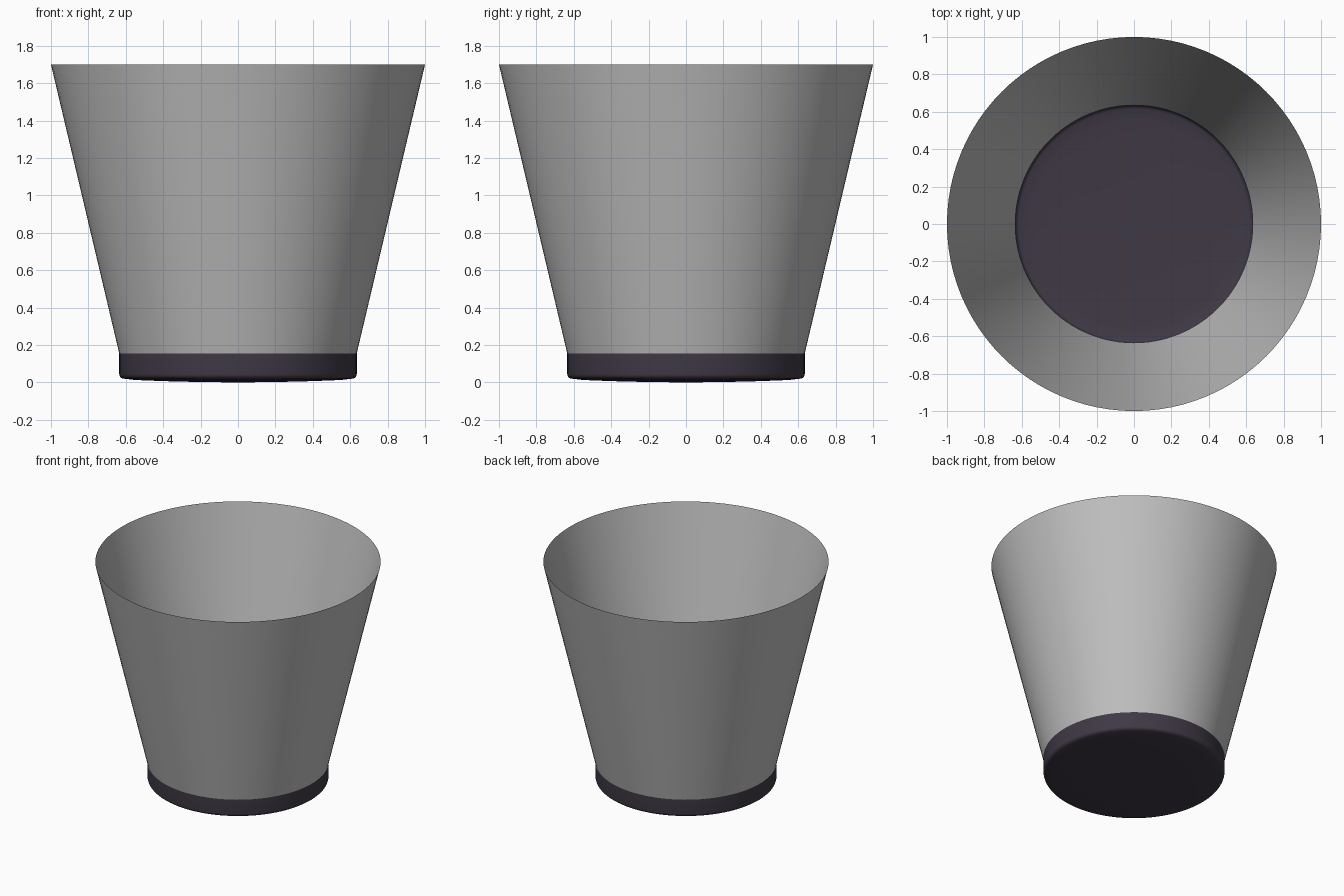
import bpy, bmesh, math

cube = bpy.data.objects.get("Cube")
if cube:
    bpy.data.objects.remove(cube, do_unlink=True)

SIDES = 96


def material(name, rgb):
    mat = bpy.data.materials.new(name)
    mat.use_nodes = True
    mat.diffuse_color = (*rgb, 1)
    bsdf = mat.node_tree.nodes["Principled BSDF"]
    bsdf.inputs["Base Color"].default_value = (*rgb, 1)
    bsdf.inputs["Roughness"].default_value = 0.6
    return mat


def lathe(name, profile, mat):
    """Spin an (r, z) profile, listed bottom to top, into an open thin shell."""
    bm = bmesh.new()
    verts = [bm.verts.new((r, 0, z)) for r, z in profile]
    edges = [bm.edges.new(pair) for pair in zip(verts, verts[1:])]
    bmesh.ops.spin(bm, geom=verts + edges, cent=(0, 0, 0), axis=(0, 0, 1),
                   angle=math.tau, steps=SIDES, use_merge=True)
    bmesh.ops.remove_doubles(bm, verts=bm.verts[:], dist=0.0005)
    bmesh.ops.recalc_face_normals(bm, faces=bm.faces[:])
    # Make the outside of the shell the front side
    side = max(bm.faces, key=lambda f: f.calc_center_median().xy.length)
    if side.normal.xy.dot(side.calc_center_median().xy) < 0:
        bmesh.ops.reverse_faces(bm, faces=bm.faces[:])
    mesh = bpy.data.meshes.new(name)
    bm.to_mesh(mesh)
    bm.free()
    mesh.materials.append(mat)
    obj = bpy.data.objects.new(name, mesh)
    bpy.context.collection.objects.link(obj)
    bpy.ops.object.select_all(action="DESELECT")
    obj.select_set(True)
    bpy.context.view_layer.objects.active = obj
    bpy.ops.object.shade_smooth_by_angle(angle=math.radians(40))
    return obj


grey = material("warm_grey", (0.52, 0.52, 0.52))
dark = material("dark_plum", (0.05, 0.04, 0.06))

RADIUS, SEAM, TOP = 0.635, 0.155, 1.7

# Base cup: shallow bowed floor, rounded corner, short upright wall
corner = 0.025
floor = [(0, 0), (0.2, 0.002), (0.4, 0.007), (0.55, 0.013)]
bend = [(RADIUS - corner + corner * math.sin(a), 0.045 - corner * math.cos(a))
        for a in (math.radians(15 * i) for i in range(1, 7))]
lathe("base_cup", floor + bend + [(RADIUS, SEAM)], dark)

# Flared wall: thin cone open at the rim
lathe("flared_wall", [(RADIUS, SEAM), (1, TOP)], grey)
